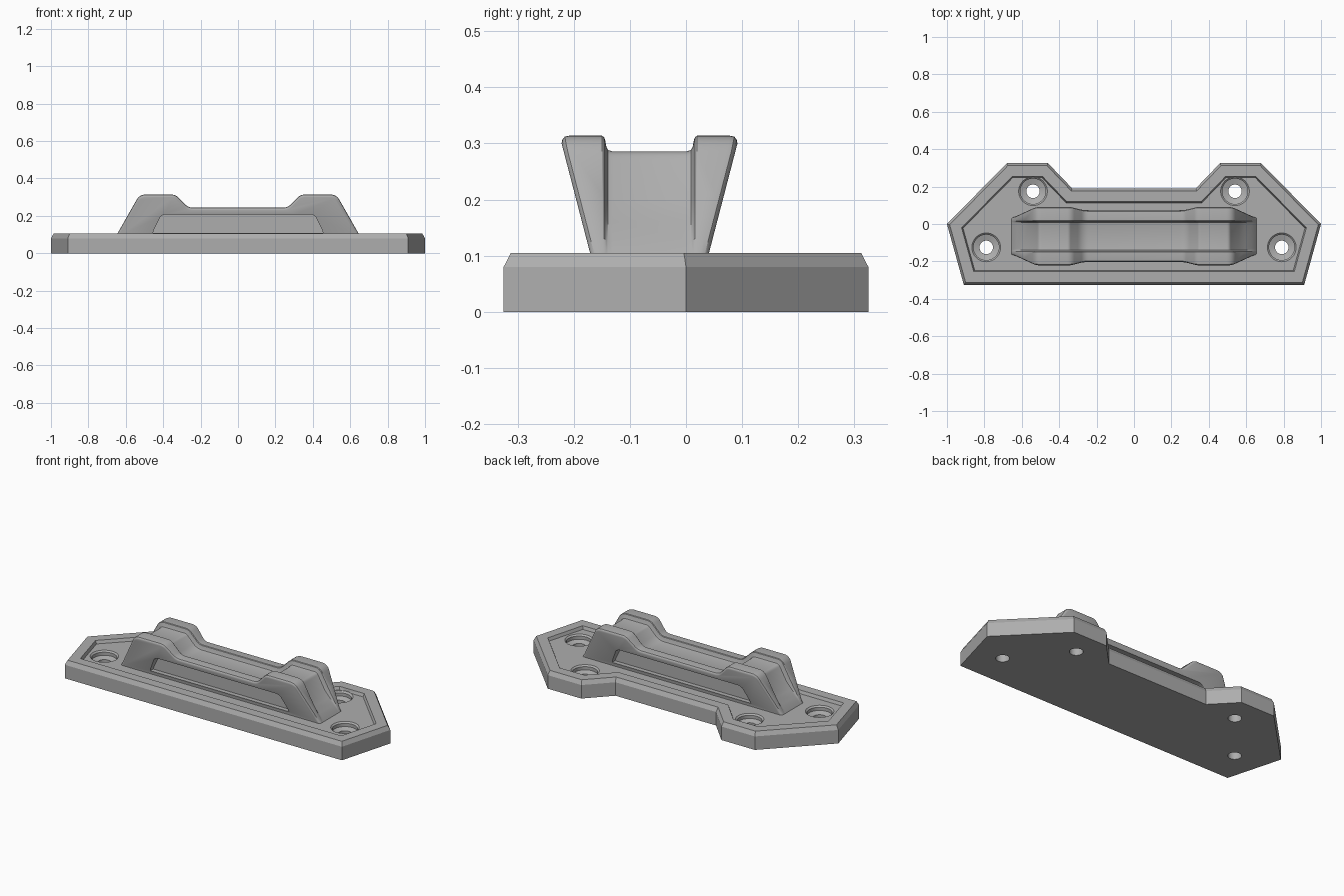
import bpy
import bmesh
import math
from mathutils import Vector

if "Cube" in bpy.data.objects:
    bpy.data.objects.remove(bpy.data.objects["Cube"], do_unlink=True)

grey = bpy.data.materials.new("plain_grey")
grey.use_nodes = True
colour = (0.42, 0.42, 0.42, 1)
grey.diffuse_color = colour
grey.node_tree.nodes["Principled BSDF"].inputs["Base Color"].default_value = colour


def loft(name, rings, closed=True):
    """Skin equal-length rings of points and cap the ends."""
    bm = bmesh.new()
    rows = [[bm.verts.new(p) for p in ring] for ring in rings]
    n = len(rows[0])
    for a, b in zip(rows, rows[1:]):
        for i in range(n if closed else n - 1):
            j = (i + 1) % n
            bm.faces.new((a[i], a[j], b[j], b[i]))
    bm.faces.new(rows[0])
    bm.faces.new(rows[-1])
    if not closed:
        # close the two long flanks and the underside
        bm.faces.new([r[0] for r in rows])
        bm.faces.new([r[-1] for r in rows])
        bm.faces.new((rows[0][0], rows[0][-1], rows[-1][-1], rows[-1][0]))
    bmesh.ops.recalc_face_normals(bm, faces=bm.faces)
    mesh = bpy.data.meshes.new(name)
    bm.to_mesh(mesh)
    bm.free()
    mesh.materials.append(grey)
    obj = bpy.data.objects.new(name, mesh)
    bpy.context.collection.objects.link(obj)
    return obj


def cut(target, cutter):
    cutter.hide_render = True
    bpy.context.view_layer.objects.active = target
    mod = target.modifiers.new("cut", "BOOLEAN")
    mod.operation = "DIFFERENCE"
    mod.solver = "EXACT"
    mod.object = cutter
    bpy.ops.object.modifier_apply(modifier=mod.name)
    bpy.data.objects.remove(cutter, do_unlink=True)


def smooth(obj, angle):
    bpy.ops.object.select_all(action="DESELECT")
    obj.select_set(True)
    bpy.context.view_layer.objects.active = obj
    bpy.ops.object.shade_smooth_by_angle(angle=math.radians(angle))


def inset(points, d):
    """Offset a counter-clockwise outline inward."""
    out = []
    for i, p in enumerate(points):
        e1 = (p - points[i - 1]).normalized()
        e2 = (points[(i + 1) % len(points)] - p).normalized()
        n1, n2 = Vector((-e1.y, e1.x)), Vector((-e2.y, e2.x))
        out.append(p + (n1 + n2) * d / (1 + n1.dot(n2)))
    return out


def fillet(points, radius, steps=6):
    """Round the inner corners of an open polyline."""
    out = [points[0]]
    for a, p, b in zip(points, points[1:], points[2:]):
        u, v = (a - p).normalized(), (b - p).normalized()
        turn = math.pi - u.angle(v)
        if turn < 0.01:
            out.append(p)
            continue
        t = radius * math.tan(turn / 2)
        s, e = p + u * t, p + v * t
        for k in range(steps + 1):
            f = k / steps
            out.append(s * (1 - f) ** 2 + p * 2 * f * (1 - f) + e * f * f)
    return out + [points[-1]]


# Base plate: chamfered outline with a shallow recessed floor
half = [(0.91, -0.325), (1, 0), (0.68, 0.325), (0.46, 0.325), (0.33, 0.19)]
outline = [Vector(p) for p in half] + [Vector((-x, y)) for x, y in reversed(half)]
levels = [(0, 0), (0, 0.08), (0.013, 0.105), (0.07, 0.105), (0.077, 0.087)]
base = loft("base_plate", [[(p.x, p.y, z) for p in inset(outline, d)] for d, z in levels])

# Stepped screw holes
steps = [(0.036, -0.05), (0.036, 0.05), (0.052, 0.055), (0.068, 0.06),
         (0.068, 0.079), (0.078, 0.088), (0.078, 0.15)]
for hx, hy in [(0.79, -0.125), (0.54, 0.175)]:
    for side in (-1, 1):
        rings = [[(side * hx + r * math.cos(k * math.tau / 40),
                   hy + r * math.sin(k * math.tau / 40), z) for k in range(40)]
                 for r, z in steps]
        cut(base, loft("hole_cutter", rings))
smooth(base, 25)

# Handle: two rounded ridges with a channel between, following a humped path
MID = -0.065


def half_width(z):
    return 0.106 + (z - 0.105) * 0.26


def end_x(z):
    return 0.645 - (z - 0.105) / 1.76


right = [(end_x(z), z) for z in (0.07, 0.1, 0.13, 0.17, 0.21, 0.314)]
right += [(0.335, 0.314), (0.265, 0.244)]
path = [Vector((-x, z)) for x, z in right] + [Vector(p) for p in reversed(right)]
path = fillet(path, 0.055)

rings = []
for i, p in enumerate(path):
    a, b = path[max(i - 1, 0)], path[min(i + 1, len(path) - 1)]
    t = (b - a).normalized()
    down = Vector((t.y, -t.x))
    foot = 0 if i in (0, len(path) - 1) else 1
    deep = foot * 0.028 * min(1, max(0, (p.y - 0.11) / 0.1))
    r = 0.014
    # distance from the centre line, and depth below the path
    w = half_width(p.y - foot * r * max(0, -down.y))
    section = [(w, foot * r), (w - 0.1 * r, foot * 0.5 * r), (w - 0.4 * r, foot * 0.13 * r),
               (w - r, 0), (0.085, 0), (0.081, 0.1 * deep), (0.079, 0.3 * deep),
               (0.077, 0.7 * deep), (0.074, 0.92 * deep), (0.066, deep)]
    ring = []
    for s in (-1, 1):
        for y, d in section if s < 0 else reversed(section):
            q = p + down * d
            ring.append((q.x, MID + s * y, q.y))
    rings.append(ring)
handle = loft("handle", rings, closed=False)

# Trapezoid pocket in each flank
pocket = [(-0.455, 0.108), (-0.45, 0.125), (-0.415, 0.196), (-0.395, 0.208)]
pocket += [(-x, z) for x, z in reversed(pocket)]
for s in (-1, 1):
    cut(handle, loft("pocket_cutter", [[(x, MID + s * y, z) for x, z in pocket]
                                       for y in (0.08, 0.25)]))
smooth(handle, 32)
